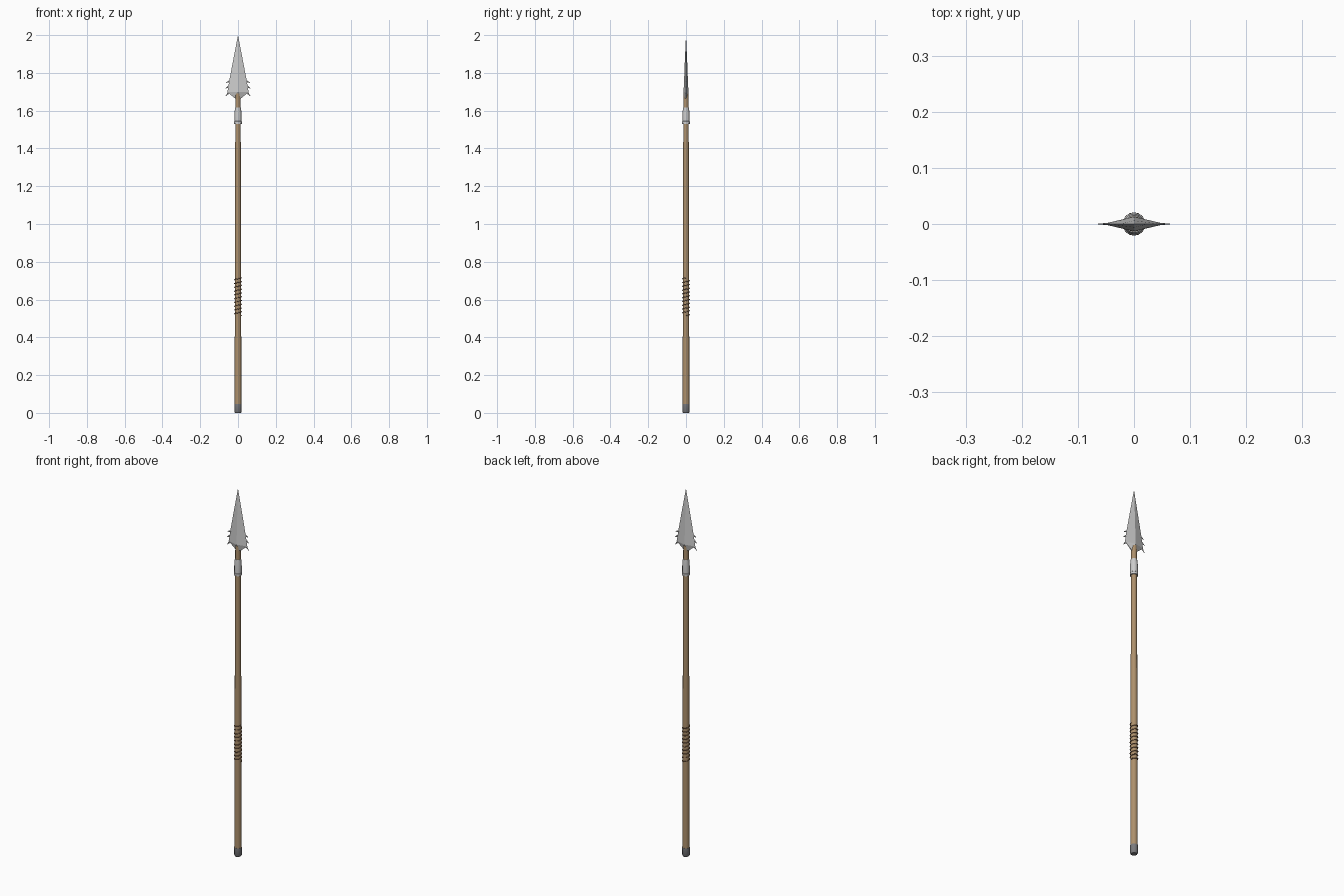
import bpy, bmesh, math
from mathutils import Vector

if "Cube" in bpy.data.objects:
    bpy.data.objects.remove(bpy.data.objects["Cube"])


def material(name, rgb):
    m = bpy.data.materials.new(name)
    m.diffuse_color = (*rgb, 1)
    m.use_nodes = True
    m.node_tree.nodes["Principled BSDF"].inputs["Base Color"].default_value = m.diffuse_color
    return m


def finish(name, bm, mat=None, smooth=True):
    bmesh.ops.recalc_face_normals(bm, faces=bm.faces)
    me = bpy.data.meshes.new(name)
    bm.to_mesh(me)
    bm.free()
    ob = bpy.data.objects.new(name, me)
    bpy.context.collection.objects.link(ob)
    if mat:
        me.materials.append(mat)
    if smooth:
        bpy.ops.object.select_all(action='DESELECT')
        bpy.context.view_layer.objects.active = ob
        ob.select_set(True)
        bpy.ops.object.shade_smooth_by_angle(angle=math.radians(35))
    return ob


def turned(name, profile, mat=None, sides=12):
    """Capped lathe from (radius, z) pairs."""
    bm = bmesh.new()
    rings = [[bm.verts.new((r * math.cos(2 * math.pi * i / sides),
                            r * math.sin(2 * math.pi * i / sides), z))
              for i in range(sides)] for r, z in profile]
    for a, b in zip(rings, rings[1:]):
        for i in range(sides):
            j = (i + 1) % sides
            bm.faces.new((a[i], a[j], b[j], b[i]))
    bm.faces.new(rings[0])
    bm.faces.new(rings[-1])
    return finish(name, bm, mat)


wood = material("wood", (0.42, 0.28, 0.15))
cord = material("cord", (0.2, 0.11, 0.06))
iron = material("dark_iron", (0.2, 0.2, 0.21))

# Tapered shaft, butt cap and socket collar
turned("shaft", [(0.0178, 0.02), (0.0165, 0.86), (0.0142, 1.54), (0.0135, 1.69)], wood)
turned("butt_cap", [(0.015, 0), (0.019, 0.006), (0.019, 0.048)], iron)
turned("socket_collar", [(0.0205, 1.53), (0.0205, 1.542), (0.0188, 1.544),
                         (0.0185, 1.59), (0.0155, 1.617)])

# Blade: diamond cross-sections (half width, half thickness, z)
bm = bmesh.new()
rows = [(0.010, 0.010, 1.660), (0.056, 0.013, 1.698), (0.045, 0.010, 1.765),
        (0.025, 0.006, 1.87)]
rings = [[bm.verts.new(p) for p in ((w, 0, z), (0, t, z), (-w, 0, z), (0, -t, z))]
         for w, t, z in rows]
tip = bm.verts.new((0, 0, 2.0))
for a, b in zip(rings, rings[1:]):
    for i in range(4):
        j = (i + 1) % 4
        bm.faces.new((a[i], a[j], b[j], b[i]))
for i in range(4):
    bm.faces.new((rings[-1][i], rings[-1][(i + 1) % 4], tip))
bm.faces.new(rings[0])
finish("blade", bm, smooth=False)

# Barbs along both lower blade edges: root and tip as (x, z)
bm = bmesh.new()
for side in (1, -1):
    for (x0, z0), (x1, z1) in (((0.044, 1.755), (0.066, 1.747)),
                               ((0.049, 1.728), (0.069, 1.716)),
                               ((0.050, 1.695), (0.067, 1.675))):
        a, b = Vector((side * x0, 0, z0)), Vector((side * x1, 0, z1))
        d = (b - a).normalized()
        u = d.cross(Vector((0, 1, 0)))
        base = [bm.verts.new(a + p) for p in
                (u * 0.006, Vector((0, 0.002, 0)), -u * 0.006, Vector((0, -0.002, 0)))]
        point = bm.verts.new(b)
        for i in range(4):
            bm.faces.new((base[i], base[(i + 1) % 4], point))
        bm.faces.new(base)
finish("blade_barbs", bm, smooth=False)

# Cord wound round the grip
curve = bpy.data.curves.new("grip_cord", 'CURVE')
curve.dimensions = '3D'
curve.bevel_depth = 0.0025
curve.bevel_resolution = 1
curve.use_fill_caps = True
turns, steps = 10, 16
spline = curve.splines.new('POLY')
spline.points.add(turns * steps)
for k, p in enumerate(spline.points):
    a = 2 * math.pi * k / steps
    p.co = (0.0182 * math.cos(a), 0.0182 * math.sin(a),
            0.515 + 0.2 * k / (turns * steps), 1)
curve.materials.append(cord)
grip = bpy.data.objects.new("grip_cord", curve)
bpy.context.collection.objects.link(grip)
